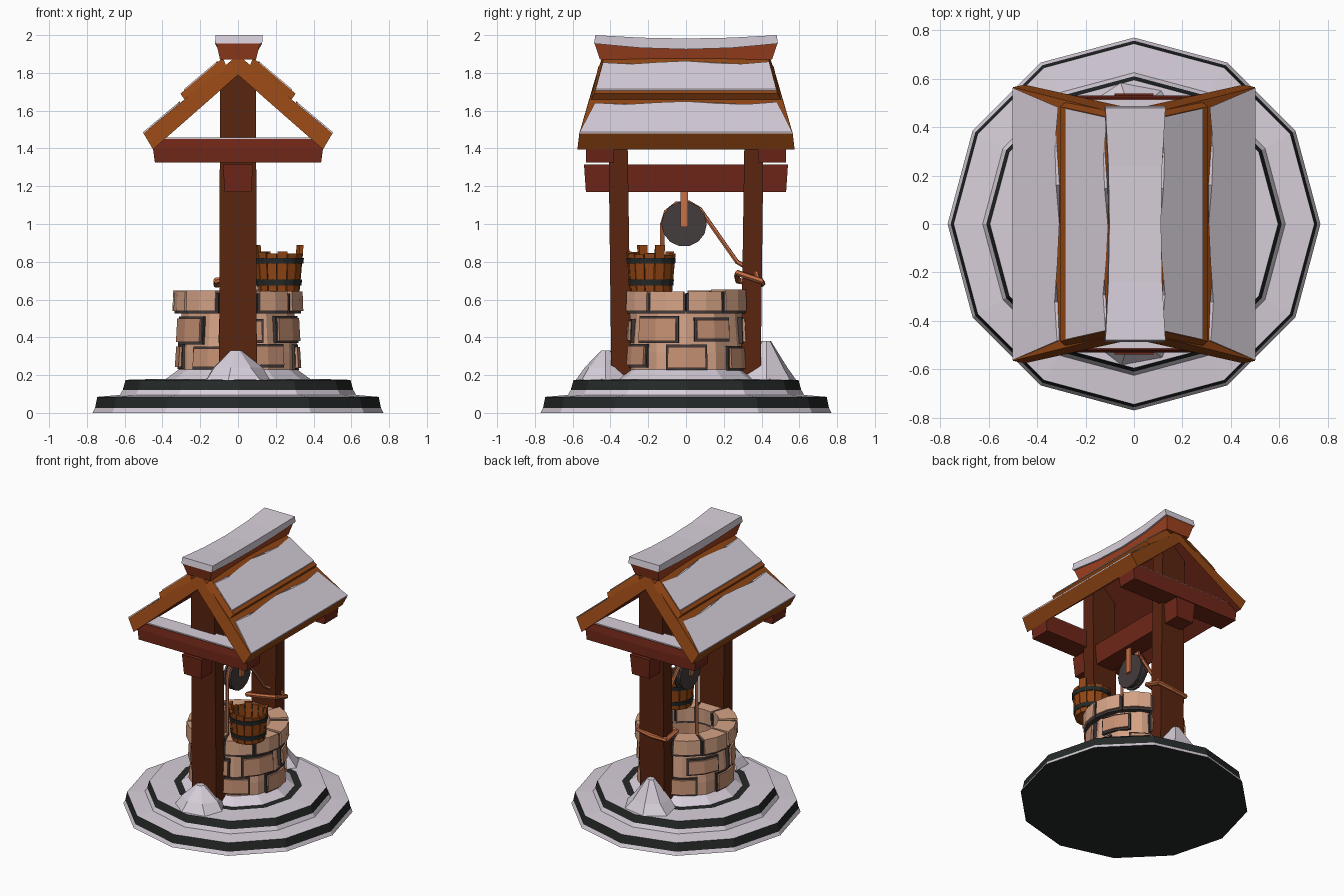
import bpy, bmesh, math, random
from mathutils import Vector

if "Cube" in bpy.data.objects:
    bpy.data.objects.remove(bpy.data.objects["Cube"])
random.seed(4)

COL = dict(snow=(.68, .62, .70), dark_slate=(.018, .022, .021), mortar=(.06, .045, .045),
           stone=(.66, .36, .235), brick=(.56, .28, .17), post_wood=(.10, .018, .005),
           beam_wood=(.16, .02, .009), plank_wood=(.29, .062, .007),
           ridge_wood=(.36, .055, .015), rope=(.58, .16, .06))
KEYS = list(COL)
MATS = []
for k in KEYS:
    m = bpy.data.materials.new(k)
    m.diffuse_color = (*COL[k], 1)
    m.use_nodes = True
    m.node_tree.nodes["Principled BSDF"].inputs["Base Color"].default_value = m.diffuse_color
    MATS.append(m)


def make(name, chunks):
    """One object from chunks of (verts, faces, colour or list of colours per face)."""
    bm = bmesh.new()
    used = []
    for verts, faces, mat in chunks:
        vs = [bm.verts.new(v) for v in verts]
        fs = []
        for i, f in enumerate(faces):
            c = mat if isinstance(mat, str) else mat[i]
            if c not in used:
                used.append(c)
            face = bm.faces.new([vs[j] for j in f])
            face.material_index = used.index(c)
            fs.append(face)
        bmesh.ops.recalc_face_normals(bm, faces=fs)
    me = bpy.data.meshes.new(name)
    bm.to_mesh(me)
    bm.free()
    for c in used:
        me.materials.append(MATS[KEYS.index(c)])
    ob = bpy.data.objects.new(name, me)
    bpy.context.collection.objects.link(ob)
    return ob


def loft(rings, mat, closed=False):
    """Join equal rings of points; cap the ends unless closed."""
    n, k = len(rings[0]), len(rings)
    verts = [p for r in rings for p in r]
    faces = []
    for a in range(k if closed else k - 1):
        b = (a + 1) % k
        faces += [(a*n + i, a*n + (i+1) % n, b*n + (i+1) % n, b*n + i) for i in range(n)]
    if not closed:
        faces += [tuple(range(n)), tuple(range((k-1)*n, k*n))]
    if not isinstance(mat, str):
        mat = [c for c in mat[:-2] for _ in range(n)] + list(mat[-2:])
    return verts, faces, mat


def circle(r, z, n, c=(0, 0)):
    return [(c[0] + r*math.cos(2*math.pi*i/n), c[1] + r*math.sin(2*math.pi*i/n), z) for i in range(n)]


def box(x, y, z, mat, top=None):
    """Box from ranges; top optionally gives other x and y ranges."""
    tx, ty = top or (x, y)
    ring = lambda a, b, h: [(a[0], b[0], h), (a[1], b[0], h), (a[1], b[1], h), (a[0], b[1], h)]
    return loft([ring(x, y, z[0]), ring(tx, ty, z[1])], mat)


def arc(rb, rt, th, z0, z1, a0, a1, mat, seg=2, c=(0, 0)):
    """Curved block: outer radius rb below and rt above, thickness th."""
    rings = []
    for i in range(seg + 1):
        a = a0 + (a1 - a0)*i/seg
        rings.append([(c[0] + r*math.cos(a), c[1] + r*math.sin(a), z)
                      for r, z in ((rb-th, z0), (rb, z0), (rt, z1), (rt-th, z1))])
    return loft(rings, mat)


def extrude_y(pts, mat, seg=1, warp=None):
    """Profile of (x, z, half length) swept along y, warped by warp(x, z, t, i)."""
    rings = []
    for j in range(seg + 1):
        t = 2*j/seg - 1
        ring = []
        for i, (x, z, h) in enumerate(pts):
            wx, wz = warp(x, z, t, i) if warp else (x, z)
            ring.append((wx, t*h, wz))
        rings.append(ring)
    return loft(rings, mat)


def tube(pts, r, mat, n=6):
    out = []
    for a, b in zip(pts, pts[1:]):
        a, b = Vector(a), Vector(b)
        d = (b - a).normalized()
        u = d.orthogonal().normalized()
        v = d.cross(u)
        off = [(u*math.cos(2*math.pi*i/n) + v*math.sin(2*math.pi*i/n))*r for i in range(n)]
        out.append(loft([[a - d*r*.4 + o for o in off], [b + d*r*.4 + o for o in off]], mat))
    return out


# Stepped round base with bands of snow and dark stone
prof = [(.77, 0), (.757, .025), (.745, .085), (.625, .095), (.61, .122), (.595, .175),
        (.43, .18), (.36, .18)]
make("base", [loft([circle(r, z, 12) for r, z in prof],
     ['snow', 'dark_slate', 'snow', 'snow', 'dark_slate', 'snow', 'dark_slate', 'dark_slate', 'dark_slate'])])
make("well_snow", [loft([circle(.385, .178, 12), circle(.34, .21, 12), circle(.30, .24, 12)], 'snow')])

# Snow heaps at the foot of each post
for nm, s, h in (("front", -1, .33), ("back", 1, .38)):
    rings = []
    for r, z in ((.19, .175), (.135, .24), (.03, h)):
        rings.append([(x*random.uniform(.9, 1.08) - .01, s*.425 + y*.85, zz) for x, y, zz in circle(r, z, 7)])
    make(nm + "_snow_heap", [loft(rings, 'snow')])

# Well wall, hollow, with raised bricks backed by dark mortar
prof = [(.315, .2), (.315, .32), (.297, .54), (.225, .54), (.225, .26)]
make("well_wall", [loft([circle(r, z, 12) for r, z in prof],
     ['stone', 'stone', 'stone', 'brick', 'mortar', 'mortar'])])
bricks = []
for z0, z1, start, count in ((.235, .355, 0, 6), (.375, .505, .5, 6)):
    for i in range(count):
        a = (i + start)*2*math.pi/count + random.uniform(-.06, .06)
        w = random.uniform(.27, .36)
        lo, hi = z0 + random.uniform(0, .02), z1 - random.uniform(0, .02)
        bricks.append(arc(.322, .317, .05, lo - .012, hi + .012, a - w - .04, a + w + .04, 'mortar'))
        bricks.append(arc(.335, .328, .04, lo, hi, a - w, a + w, 'brick'))
make("wall_bricks", bricks)
cap = []
for i in range(10):
    a, b = i*math.pi/5 + .03, (i+1)*math.pi/5 - .03
    r, zt = random.uniform(.338, .35), random.uniform(.642, .655)
    cap.append(arc(r - .012, r - .012, .11, .525, zt - .012, a - .025, b + .025, 'mortar'))
    cap.append(arc(r, r - .004, .125, .54, zt, a + .01, b - .01, 'stone'))
make("rim_stones", cap)

# Posts, cross beams with snow, and the long beam
for nm, s in (("front", -1), ("back", 1)):
    yr = lambda a, b: tuple(sorted((s*a, s*b)))
    make(nm + "_post", [box((-.1, .1), yr(.29, .395), (.18, 1.82), 'post_wood',
                            ((-.095, .095), yr(.315, .415)))])
    make(nm + "_cross_beam", [
        box((-.44, .44), yr(.38, .53), (1.325, 1.40), 'beam_wood', ((-.45, .45), yr(.38, .53))),
        box((-.45, .45), yr(.38, .53), (1.40, 1.45), 'beam_wood', ((-.41, .41), yr(.38, .52))),
        box((-.40, .40), yr(.385, .515), (1.45, 1.458), 'snow')])
make("long_beam", [box((-.07, .07), (-.53, .53), (1.17, 1.315), 'beam_wood', ((-.08, .08), (-.54, .54)))])

# Roof slopes: two overlapping planks, each with snow that ends in a wavy edge
for nm, s in (("left", -1), ("right", 1)):
    def wavy(x, z, t, i):
        d = .010*math.sin(5*t + 1 + 2*i) if i in (1, 2) else 0
        return x + s*d, z - .84*d
    lower = extrude_y([(s*.50, 1.48, .565), (s*.45, 1.395, .575), (0, 1.79, .475), (0, 1.895, .44)],
                      'plank_wood')
    lower = (lower[0], lower[1], ['plank_wood', 'beam_wood'] + ['plank_wood']*4)
    upper = extrude_y([(s*.305, 1.69, .485), (s*.28, 1.655, .505), (s*.06, 1.83, .465), (s*.08, 1.88, .435)],
                      'plank_wood')
    make(nm + "_roof_planks", [lower, upper])
    sn = []
    for xa, za, ha, xb, hb in ((.502, 1.48, .563, .318, .482), (.285, 1.708, .478, .118, .44)):
        zb = za + .84*(xa - xb)
        q = [(s*xa, za - .002, ha), (s*xb, zb - .002, hb), (s*xb, zb + .007, hb), (s*xa, za + .007, ha)]
        sn.append(extrude_y(q, 'snow', 6, wavy))
    make(nm + "_roof_snow", sn)

# Sagging ridge board and its snow, both narrower in the middle
sag = lambda x, z, t, i: (x*(.86 + .14*t*t), z - .018*(1 - t*t))
make("ridge_board", [extrude_y([(-.095, 1.87, .455), (.095, 1.87, .455), (.118, 1.96, .485), (-.115, 1.96, .485)],
                               'ridge_wood', 4, lambda x, z, t, i: (x*(.86 + .14*t*t), z - (.018*(1-t*t) if i > 1 else 0)))])
make("ridge_snow", [extrude_y([(-.122, 1.955, .487), (.128, 1.955, .487), (.13, 2.0, .48), (-.118, 2.0, .48)],
                              'snow', 4, lambda x, z, t, i: (sag(x, z, t, i)[0], z - (.018 if i > 1 else .03)*(1-t*t)))])

# Pulley wheel on hangers
wheel = []
for x0, x1, r in ((-.03, -.015, .12), (-.015, .015, .105), (.015, .03, .12)):
    wheel.append(loft([[(x, p - .01, 1.0 + q) for p, q, _ in circle(r, 0, 14)] for x in (x0, x1)], 'mortar'))
make("pulley_wheel", wheel)
make("pulley_hanger", [box(xr, (-.03, .01), (.985, 1.18), 'rope') for xr in ((-.045, -.031), (.031, .045))])

# Rope: hangs in the well, runs over the wheel, ties round the back post
path = [(0, -.125, .27), (0, -.125, 1.0)]
path += [(0, -.01 - .115*math.cos(a), 1 + .115*math.sin(a)) for a in (.6, 1.2, 1.8, 2.4)]
path += [(.03, .27, .80), (.09, .37, .74), (.115, .385, .70)]
make("rope", tube(path, .012, 'rope'))
loop = [(.115, .275, .74), (.115, .395, .70), (0, .405, .685), (-.115, .395, .68),
        (-.115, .275, .70), (0, .27, .72), (.115, .275, .74)]
make("rope_knot", tube(loop, .016, 'rope'))

# Bucket of staves with two hoops, standing on the rim
C = (.215, -.185)
st = [loft([circle(.10, .645, 12, C), circle(.10, .665, 12, C)], 'plank_wood')]
for i in range(14):
    a = i*math.pi/7 + .38
    zt = .89 if i in (0, 7) else random.uniform(.835, .855)
    k = (zt - .642)/.2
    st.append(arc(.112, .112 + .018*k, .02, .642, zt, a - .205, a + .205, 'plank_wood', 1, C))
make("bucket", st)
hoops = []
for z, r in ((.675, .121), (.79, .131)):
    hoops.append(loft([circle(r - .022, z, 14, C), circle(r, z, 14, C), circle(r + .003, z + .03, 14, C),
                       circle(r - .022, z + .03, 14, C)], 'dark_slate', closed=True))
make("bucket_hoops", hoops)
